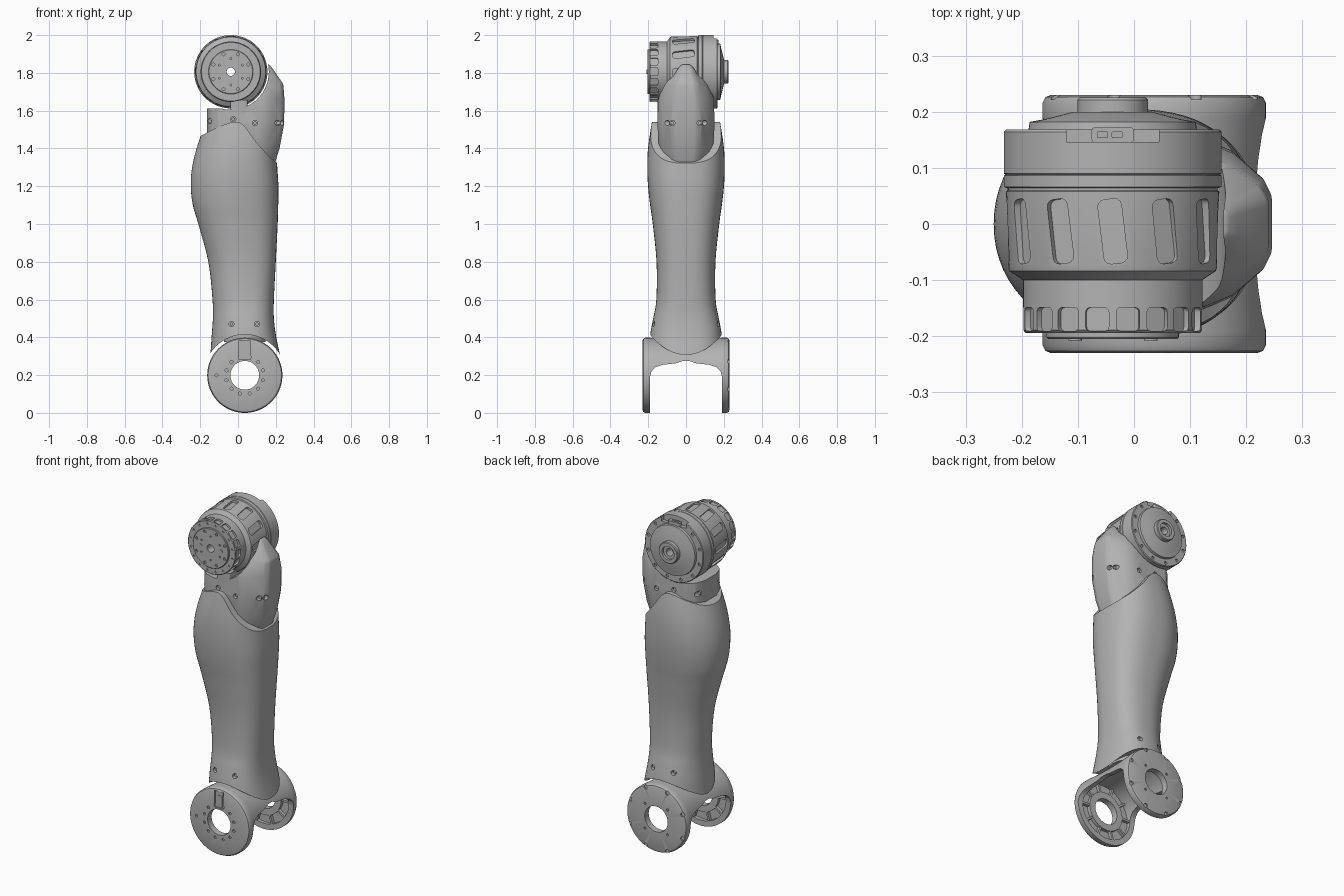
import bpy, bmesh, math
from mathutils import Matrix, Vector
from mathutils.bvhtree import BVHTree

cube = bpy.data.objects.get("Cube")
if cube:
    bpy.data.objects.remove(cube)

metal = bpy.data.materials.new("satin_grey")
metal.use_nodes = True
GREY = (0.45, 0.45, 0.45, 1)
metal.diffuse_color = GREY
for node in metal.node_tree.nodes:
    if node.type == 'BSDF_PRINCIPLED':
        node.inputs["Base Color"].default_value = GREY

MOTOR = Vector((-0.038, 0, 1.806))
ANKLE = Vector((0.036, 0, 0.199))


def smooth(ob, angle=35):
    ob.data.shade_smooth()
    ob.data.set_sharp_from_angle(angle=math.radians(angle))


def make(name, bm):
    bmesh.ops.recalc_face_normals(bm, faces=bm.faces)
    me = bpy.data.meshes.new(name)
    bm.to_mesh(me)
    bm.free()
    me.materials.append(metal)
    ob = bpy.data.objects.new(name, me)
    bpy.context.collection.objects.link(ob)
    smooth(ob)
    return ob


def bake(ob):
    dg = bpy.context.evaluated_depsgraph_get()
    me = bpy.data.meshes.new_from_object(ob.evaluated_get(dg))
    ob.modifiers.clear()
    ob.data = me
    smooth(ob)


def cut(ob, bm):
    tool = make("cutter", bm)
    tool.hide_render = True
    mod = ob.modifiers.new("cut", 'BOOLEAN')
    mod.operation, mod.solver, mod.object = 'DIFFERENCE', 'EXACT', tool
    bake(ob)
    bpy.data.objects.remove(tool)


def skin(rings, closed=False):
    """Bridge rings of points into one surface, capped unless closed."""
    bm = bmesh.new()
    rows = [[bm.verts.new(p) for p in ring] for ring in rings]
    n = len(rows[0])
    pairs = list(zip(rows, rows[1:])) + ([(rows[-1], rows[0])] if closed else [])
    for a, b in pairs:
        for i in range(n):
            j = (i + 1) % n
            bm.faces.new((a[i], a[j], b[j], b[i]))
    if not closed:
        bm.faces.new(rows[0])
        bm.faces.new(rows[-1])
    return bm


def lathe(profile, centre, seg=96):
    """Spin a closed (radius, y) profile about the y axis."""
    turns = [2 * math.pi * i / seg for i in range(seg)]
    return skin([[centre + Vector((r * math.cos(t), y, r * math.sin(t))) for r, y in profile]
                 for t in turns], True)


def prism(pts, axis, half):
    place = (lambda p, d: (p[0], d, p[1])) if axis == 'Y' else (lambda p, d: (d, p[0], p[1]))
    return skin([[place(p, d) for p in pts] for d in (-half, half)])


def block(bm, size, matrix, corner=0.0):
    """Box with its local z edges rounded, then placed by the matrix."""
    vs = bmesh.ops.create_cube(bm, size=1, matrix=Matrix.Diagonal((*size, 1)))["verts"]
    if corner:
        es = [e for e in {e for v in vs for e in v.link_edges}
              if abs(e.verts[0].co.z - e.verts[1].co.z) > size[2] / 2]
        others = set(bm.verts) - set(vs)
        bmesh.ops.bevel(bm, geom=es, offset=corner, segments=3, affect='EDGES', profile=0.5)
        vs = [v for v in bm.verts if v not in others]
    bmesh.ops.transform(bm, matrix=matrix, verts=vs)


def rod(bm, radius, depth, centre, direction=(0, 1, 0), sides=16):
    turn = Vector(direction).to_track_quat('Z', 'Y').to_matrix().to_4x4()
    bmesh.ops.create_cone(bm, cap_ends=True, segments=sides, radius1=radius, radius2=radius,
                          depth=depth, matrix=Matrix.Translation(centre) @ turn)


def around(centre, count, offset=0.0):
    for i in range(count):
        yield Matrix.Translation(centre) @ Matrix.Rotation(math.tau * (i + offset) / count, 4, 'Y')


def bolt_holes(ob, centre, y, rings, depth=0.016):
    bm = bmesh.new()
    for count, ring, radius, offset in rings:
        for m in around(centre, count, offset):
            rod(bm, radius, depth, m @ Vector((0, y, ring)), sides=12)
    cut(ob, bm)


def screws(name, ob, spots):
    """Counterbore each ray's hit point and seat a socket screw in it."""
    src = bmesh.new()
    src.from_mesh(ob.data)
    tree = BVHTree.FromBMesh(src)
    holes, heads = bmesh.new(), bmesh.new()
    for start, way in spots:
        hit = tree.ray_cast(Vector(start), Vector(way))[0]
        if hit:
            rod(holes, 0.014, 0.04, hit, way)
            rod(heads, 0.010, 0.012, hit + Vector(way) * 0.016, way, 6)
    src.free()
    cut(ob, holes)
    make(name, heads)


def spline(keys, steps):
    """Catmull-Rom through tuples."""
    out = []
    for i in range(len(keys) - 1):
        a, b, c, d = (Vector(keys[min(max(k, 0), len(keys) - 1)]) for k in range(i - 1, i + 3))
        for s in range(steps):
            t = s / steps
            out.append(0.5 * (2 * b + (c - a) * t + (2 * a - 5 * b + 4 * c - d) * t * t
                              + (3 * b - a - 3 * c + d) * t ** 3))
    return out + [Vector(keys[-1])]


# Shin shell: (height, rear x, front x, half width)
keys = [(.25, -.15, .235, .2), (.4, -.14, .203, .191), (.5, -.133, .19, .174), (.6, -.135, .19, .157),
        (.8, -.157, .2, .156), (1, -.21, .21, .176), (1.1, -.239, .213, .19), (1.2, -.25, .214, .201),
        (1.3, -.243, .208, .205), (1.42, -.213, .2, .199), (1.6, -.15, .19, .17)]
rings = []
for z, x0, x1, w in spline([Vector(k) for k in keys], 4):
    ring = []
    for i in range(64):
        c, s = math.cos(math.tau * i / 64), math.sin(math.tau * i / 64)
        p = 2 / (2.6 if c > 0 else 2.1)
        ring.append(((x0 + x1) / 2 + (x1 - x0) / 2 * math.copysign(abs(c) ** p, c),
                     w * math.copysign(abs(s) ** p, s), z))
    rings.append(ring)
shin = make("shin_shell", skin(rings))
edge = spline([(-.32, 1.40), (-.2, 1.465), (-.1, 1.515), (-.02, 1.54), (.03, 1.522),
               (.1, 1.43), (.19, 1.335), (.32, 1.24)], 5)
cut(shin, prism([tuple(p) for p in edge] + [(.32, 1.9), (-.32, 1.9)], 'Y', 0.4))
bm = bmesh.new()
rod(bm, 0.216, 1, ANKLE, sides=96)
cut(shin, bm)
screws("shin_screws", shin, [((x, -s, .47), (0, s, 0)) for x in (-.035, .1) for s in (-1, 1)])

# Knee bracket: (height, front x, half width)
rings = []
for z, x1, w in [(1.22, .15, .1), (1.3, .188, .125), (1.4, .22, .143), (1.53, .244, .152),
                 (1.66, .246, .147), (1.74, .24, .122), (1.82, .185, .075), (1.845, .165, .055)]:
    half = [(x1, .34 * w), (x1 - .015, .54 * w), (x1 - .07, .86 * w), (x1 - .12, w),
            (-.1, w), (-.145, .75 * w), (-.165, .35 * w)]
    rings.append([(x, y, z) for x, y in half] + [(x, -y, z) for x, y in reversed(half)])
bracket = make("knee_bracket", skin(rings))
mod = bracket.modifiers.new("soft", 'BEVEL')
mod.width, mod.segments, mod.angle_limit = 0.008, 2, math.radians(25)
bake(bracket)
bm = bmesh.new()
rod(bm, 0.201, 1, MOTOR, sides=96)
cut(bracket, bm)
bm = bmesh.new()
block(bm, (.5, 1, .4), Matrix.Translation((-.25, 0, 1.812)))
cut(bracket, bm)
screws("bracket_screws", bracket,
       [((x, -s, z), (0, s, 0)) for x, z in ((-.15, 1.545), (-.025, 1.555), (.09, 1.535), (.21, 1.535))
        for s in (-1, 1)] + [((1, y, 1.535), (-1, 0, 0)) for y in (-.072, .072)])
bm = bmesh.new()
block(bm, (.09, .2, .09), Matrix.Translation((.005, -.05, 1.612)), .01)
make("motor_mount", bm)

# Knee motor: turned housing with pockets, bolts and connector notch
motor = make("knee_motor", lathe(
    [(.022, -.205), (.115, -.205), (.118, -.202), (.118, -.194), (.155, -.194), (.16, -.189), (.16, -.1),
     (.167, -.095), (.184, -.084), (.186, -.076), (.19, .058), (.187, .06), (.187, .064), (.194, .066),
     (.194, .086), (.191, .088), (.194, .09), (.194, .164), (.19, .168), (.15, .168), (.148, .182),
     (.12, .187), (.07, .2), (.063, .2), (.063, .221), (.059, .225), (.04, .225), (.04, .21),
     (.022, .21)], MOTOR))
bm = bmesh.new()
for m in around(MOTOR, 12):
    block(bm, (.042, .115, .026), m @ Matrix.Translation((0, -.013, .188)) @ Matrix.Rotation(.12, 4, 'Z'), .012)
for m in around(MOTOR, 18, 0.5):
    block(bm, (.042, .042, .024), m @ Matrix.Translation((0, -.17, .16)), .008)
block(bm, (.165, .12, .1), Matrix.Translation((-.038, .206, 2.005)))
cut(motor, bm)
bolt_holes(motor, MOTOR, -.205, [(8, .1, .008, .5), (6, .07, .005, 0)])
bolt_holes(motor, MOTOR, -.196, [(16, .14, .006, .5)])
bolt_holes(motor, MOTOR, .168, [(12, .174, .009, .5)])
bm = bmesh.new()
block(bm, (.075, .026, .022), Matrix.Translation((-.038, .159, 1.962)), .005)
for x in (-.056, -.03):
    block(bm, (.02, .012, .008), Matrix.Translation((x, .159, 1.974)), .003)
make("motor_connector", bm)
bm = bmesh.new()
for x in (-.105, .03):
    rod(bm, .012, .02, (x, -.198, 1.806))
make("motor_lugs", bm)

# Ankle yoke: hollow drum opened below by an arch
yoke = make("ankle_yoke", lathe(
    [(.076, -.23), (.184, -.23), (.194, -.226), (.199, -.216), (.199, -.19), (.193, -.1), (.191, 0),
     (.193, .1), (.199, .19), (.199, .216), (.194, .226), (.184, .23), (.076, .23), (.076, .192),
     (.115, .192), (.115, .212), (.166, .212), (.166, -.212), (.115, -.212), (.115, -.192),
     (.076, -.192)], ANKLE))
side = [(.191, -.1), (.191, .19), (.183, .22), (.16, .242), (.12, .255), (.05, .263), (.02, .274)]
cut(yoke, prism(side + [(-y, z) for y, z in reversed(side)], 'X', 0.4))
bolt_holes(yoke, ANKLE, -.23, [(12, .1, .008, .5), (1, .15, .008, .75)])
bolt_holes(yoke, ANKLE, .23, [(4, .105, .007, .5), (8, .188, .012, .5)])
bm = bmesh.new()
block(bm, (.06, .02, .1), Matrix.Translation((.036, -.23, .333)))
cut(yoke, bm)
bm = bmesh.new()
block(bm, (.045, .014, .02), Matrix.Translation((.036, -.219, .37)))
block(bm, (.03, .008, .07), Matrix.Translation((.036, -.219, .32)))
make("ankle_cable_plug", bm)

# Ribs inside both fork discs
bm = bmesh.new()
for s in (-1, 1):
    for m in around(ANKLE, 10, 0.5):
        block(bm, (.012, .02, .06), m @ Matrix.Translation((0, s * .204, .14)))
make("fork_ribs", bm)

# Post joining the shin to the yoke
bm = bmesh.new()
rod(bm, .11, .12, (.036, 0, .435), (0, 0, 1), 48)
make("ankle_post", bm)
